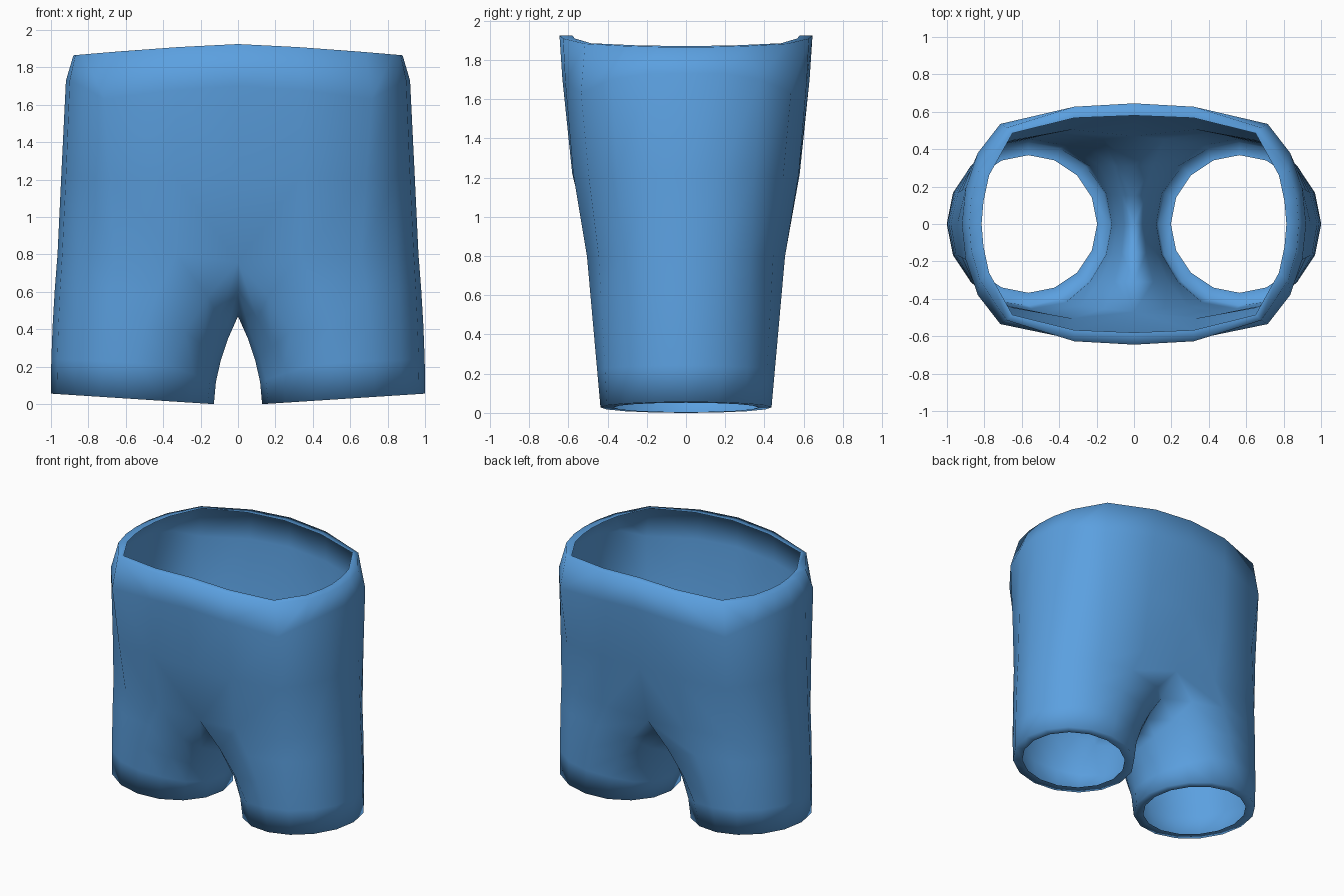
import bpy, bmesh, math

if "Cube" in bpy.data.objects:
    bpy.data.objects.remove(bpy.data.objects["Cube"])

N = 16                      # sides around each leg
HALF = 5                    # columns -5..5 carry on up to the waist


def mirrored(quarter):
    """Ring of columns k -> point, from the points at k = 0.. with y flipped for negative k."""
    ring = {}
    for k, (x, y, z) in enumerate(quarter):
        ring[k] = (x, y, z)
        ring[-k] = (x, -y, z)
    return ring


def hem_ring(radius):
    """Tilted circle around the leg, higher on the outside."""
    points = []
    for k in range(N // 2 + 1):
        a = 2 * math.pi * k / N
        x = 0.565 + radius * math.cos(a)
        points.append((x, radius * math.sin(a), 0.0645 * (x - 0.13)))
    return mirrored(points)


def waist_ring(outline):
    """Waist line, dipping towards the sides."""
    return mirrored([(x, y, 1.925 - 0.06 * (x / 0.88) ** 1.3) for x, y in outline])


hem = hem_ring(0.436)
hem_rim = hem_ring(0.368)

# crotch level: columns 5..8 lie on the centre plane and form the crotch arch
crotch = mirrored([(0.965, 0, 0.80), (0.94, 0.17, 0.80), (0.85, 0.325, 0.80),
                   (0.66, 0.445, 0.80), (0.33, 0.505, 0.80), (0, 0.47, 0.76),
                   (0, 0.31, 0.61), (0, 0.15, 0.51), (0, 0, 0.47)])

# body rings, from the outer side round to the centre
upper = [
    mirrored([(0.945, 0, 1.22), (0.92, 0.18, 1.22), (0.84, 0.35, 1.22),
              (0.685, 0.495, 1.2), (0.34, 0.575, 1.22), (0, 0.58, 1.22)]),
    mirrored([(0.92, 0, 1.73), (0.90, 0.19, 1.73), (0.835, 0.38, 1.70),
              (0.715, 0.535, 1.63), (0.33, 0.615, 1.68), (0, 0.63, 1.70)]),
    waist_ring([(0.88, 0), (0.87, 0.14), (0.825, 0.30),
                (0.68, 0.515), (0.32, 0.627), (0, 0.645)]),
]
waist_rim = waist_ring([(0.815, 0), (0.805, 0.12), (0.775, 0.26),
                        (0.65, 0.485), (0.32, 0.567), (0, 0.58)])

# leg rings between hem and crotch, bowed towards the inner thigh
leg = [hem_rim, hem]
for f in (0.25, 0.5, 0.75):
    ring = {}
    for k in hem:
        (x0, y0, z0), (x1, y1, z1) = hem[k], crotch[k]
        ring[k] = (x0 + (x1 - x0) * f ** 1.8, y0 + (y1 - y0) * f, z0 + (z1 - z0) * f)
    leg.append(ring)
leg.append(crotch)

bm = bmesh.new()


def add_ring(ring):
    verts = {k: bm.verts.new(p) for k, p in ring.items() if k != -N // 2}
    if N // 2 in ring:
        verts[-N // 2] = verts[N // 2]
    return verts


def bridge(low, high, reach):
    for k in range(-reach, reach):
        bm.faces.new((low[k], low[k + 1], high[k + 1], high[k]))


# one trouser leg with its turned-in hem
rows = [add_ring(r) for r in leg]
for low, high in zip(rows, rows[1:]):
    bridge(low, high, N // 2)
# one half of the body with its turned-in waistband
body = [rows[-1]] + [add_ring(r) for r in upper + [waist_rim]]
for low, high in zip(body, body[1:]):
    bridge(low, high, HALF)

for f in bm.faces:
    f.smooth = True
mesh = bpy.data.meshes.new("shorts")
bm.to_mesh(mesh)
bm.free()
shorts = bpy.data.objects.new("shorts", mesh)
bpy.context.collection.objects.link(shorts)

# other half
mirror = shorts.modifiers.new("mirror", 'MIRROR')
mirror.use_clip = True
mirror.merge_threshold = 0.001

blue = bpy.data.materials.new("blue cloth")
blue.diffuse_color = (0.105, 0.352, 0.745, 1)
blue.use_nodes = True
blue.node_tree.nodes["Principled BSDF"].inputs["Base Color"].default_value = blue.diffuse_color
mesh.materials.append(blue)
